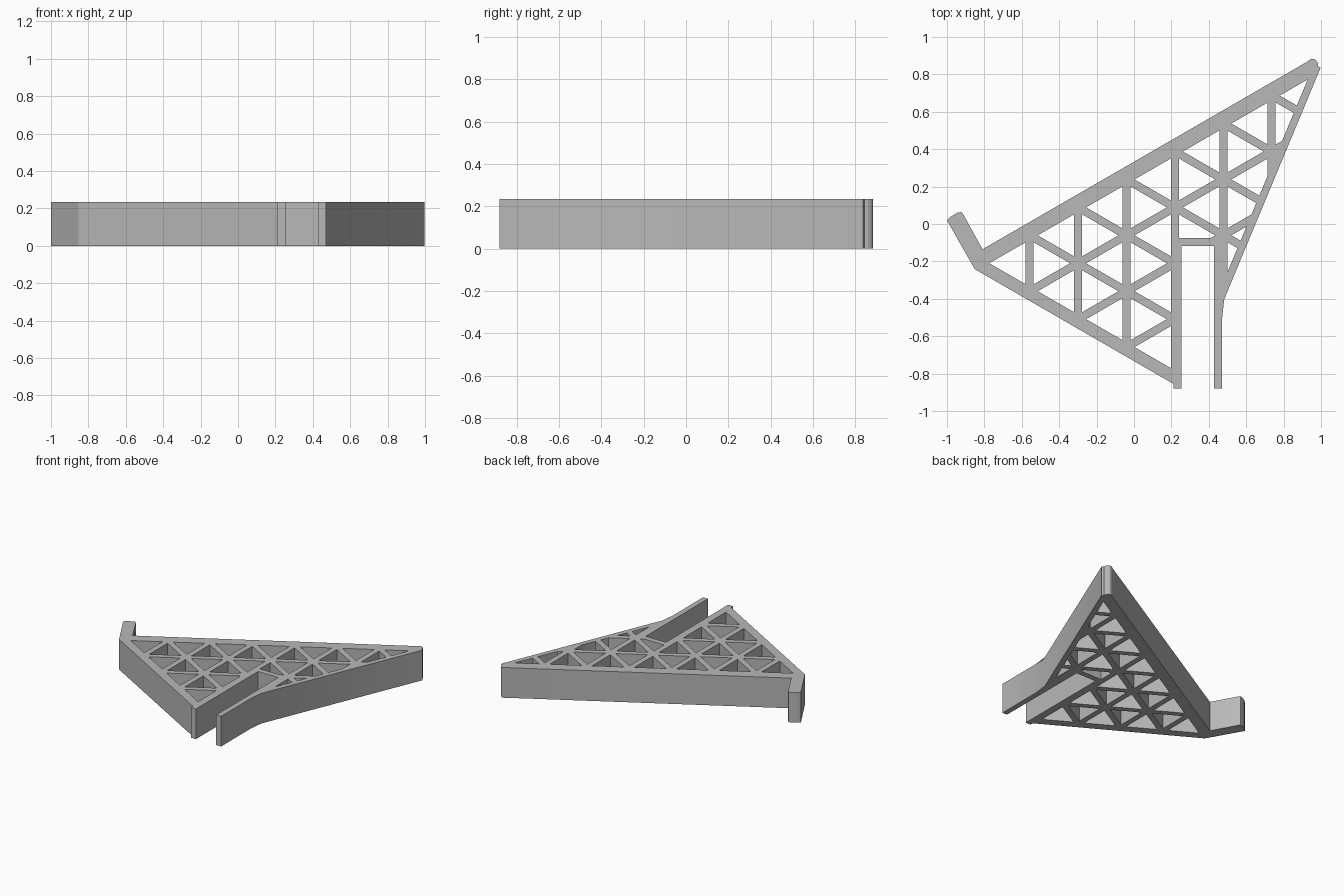
import bpy, math
from mathutils import Vector

if "Cube" in bpy.data.objects:
    bpy.data.objects.remove(bpy.data.objects["Cube"], do_unlink=True)

HEIGHT = 0.234
PITCH = 0.2588                          # spacing of the upright ribs
STEP = 2 * PITCH * math.tan(math.radians(30))
HALF_RIB = 0.0215

grey = bpy.data.materials.new("light_grey")
grey.use_nodes = True
grey.diffuse_color = (0.48, 0.48, 0.48, 1)
grey.node_tree.nodes["Principled BSDF"].inputs["Base Color"].default_value = (0.48, 0.48, 0.48, 1)

# Outer silhouette: hook, long edge, rounded tip, slanted edge, two prongs
outline = [(-1, 0.02), (-0.985, 0.036), (-0.945, 0.06), (-0.925, 0.064), (-0.914, 0.054),
           (-0.81, -0.135), (0.925, 0.867), (0.945, 0.882), (0.96, 0.883), (0.973, 0.876),
           (0.983, 0.86), (0.984, 0.843), (0.998, 0.836),
           (0.47, -0.432), (0.47, -0.88), (0.428, -0.88), (0.428, -0.118),
           (0.255, -0.118), (0.255, -0.88), (0.211, -0.88), (0.211, -0.855),
           (-0.852, -0.241)]


def clip(poly, point, normal):
    """Keep the part of a convex polygon on the normal's side of a line."""
    point, normal = Vector(point), Vector(normal)
    result = []
    for a, b in zip(poly, poly[1:] + poly[:1]):
        da, db = (a - point).dot(normal), (b - point).dot(normal)
        if da >= 0:
            result.append(a)
        if da * db < 0:
            result.append(a.lerp(b, da / (da - db)))
    return result


def area(poly):
    return abs(sum(a.cross(b) for a, b in zip(poly, poly[1:] + poly[:1]))) / 2


def lattice_holes():
    """Triangular openings trimmed to the inside of the rim."""
    shrink = 1 - HALF_RIB / (STEP * math.sqrt(3) / 6)
    slope = math.tan(math.radians(30))
    side, up = Vector((PITCH, STEP / 2)), Vector((0, STEP))
    start = Vector((-0.8166, -0.21))
    holes = []
    for column in range(7):
        for row in range(-8, 8):
            p = start + side * column + up * row
            for tri in ([p, p + side, p + up], [p + side, p + side + up, p + up]):
                middle = sum(tri, Vector((0, 0))) / 3
                poly = [middle + (v - middle) * shrink for v in tri]
                rims = [((0, 0.241), (slope, -1)), ((0, -0.66), (slope, 1)),
                        ((0.427, -0.432), (-1.268, 0.528))]
                if column == 4:         # stop above the cross bar
                    rims.append(((0, -0.075), (0, 1)))
                for rim in rims:
                    poly = clip(poly, *rim)
                if len(poly) > 2 and area(poly) > 0.0005:
                    holes.append(poly)
    return holes


# Filled flat profile with openings, extruded to full height
curve = bpy.data.curves.new("lattice_bracket", "CURVE")
curve.dimensions = "2D"
curve.fill_mode = "BOTH"
curve.extrude = HEIGHT / 2
for loop in [outline] + lattice_holes():
    spline = curve.splines.new("POLY")
    spline.points.add(len(loop) - 1)
    for point, co in zip(spline.points, loop):
        point.co = (co[0], co[1], 0, 1)
    spline.use_cyclic_u = True
curve.materials.append(grey)

bracket = bpy.data.objects.new("lattice_bracket", curve)
bpy.context.collection.objects.link(bracket)
bracket.location.z = HEIGHT / 2
bpy.ops.object.select_all(action="DESELECT")
bracket.select_set(True)
bpy.context.view_layer.objects.active = bracket
bpy.ops.object.convert(target="MESH")
bpy.ops.object.shade_smooth_by_angle(angle=math.radians(25))
